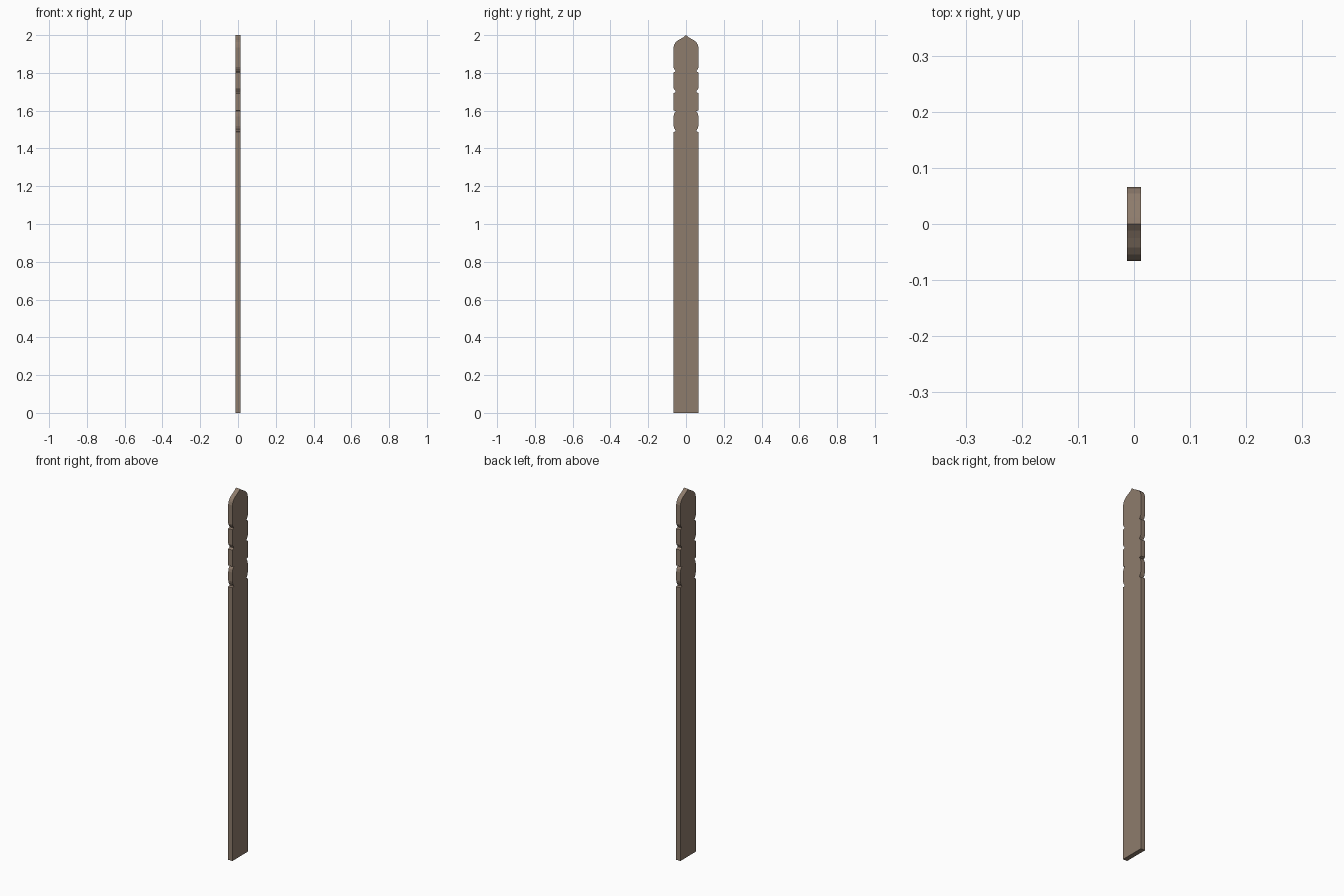
import bpy, bmesh

if "Cube" in bpy.data.objects:
    bpy.data.objects.remove(bpy.data.objects["Cube"])

T = 0.0125   # half thickness
W = 0.066    # half width
N = 0.054    # half width at the notches

wood = bpy.data.materials.new("weathered brown wood")
wood.diffuse_color = (0.27, 0.20, 0.15, 1)
wood.use_nodes = True
wood.node_tree.nodes["Principled BSDF"].inputs["Base Color"].default_value = wood.diffuse_color

# Right half of the picket outline, from foot to tip (y, z)
half = [(W, 0), (W, 1.487), (N, 1.49)]
# rounded block between the lower two notches
half += [(0.056, 1.497), (0.062, 1.505), (W, 1.52), (W, 1.57),
         (0.063, 1.585), (0.057, 1.594), (N, 1.597)]
# two square-shouldered blocks
half += [(W, 1.602), (W, 1.692), (N, 1.699), (0.057, 1.706),
         (0.062, 1.711), (W, 1.72), (W, 1.803), (N, 1.807)]
# head with rounded shoulders and a small ogee tip
half += [(0.057, 1.813), (0.062, 1.82), (W, 1.83), (W, 1.935), (0.062, 1.95),
         (0.054, 1.963), (0.042, 1.973), (0.025, 1.982), (0.012, 1.990)]
outline = half + [(0, 2.0)] + [(-y, z) for y, z in reversed(half)]

# Picket board: outline extruded through its thickness
bm = bmesh.new()
face = bm.faces.new([bm.verts.new((-T, y, z)) for y, z in outline])
ext = bmesh.ops.extrude_face_region(bm, geom=[face])
for v in ext["geom"]:
    if isinstance(v, bmesh.types.BMVert):
        v.co.x = T
bmesh.ops.recalc_face_normals(bm, faces=bm.faces)
bmesh.ops.triangulate(bm, faces=[f for f in bm.faces if len(f.verts) > 4])
mesh = bpy.data.meshes.new("fence_picket")
bm.to_mesh(mesh)
bm.free()
mesh.materials.append(wood)
picket = bpy.data.objects.new("fence_picket", mesh)
bpy.context.collection.objects.link(picket)
